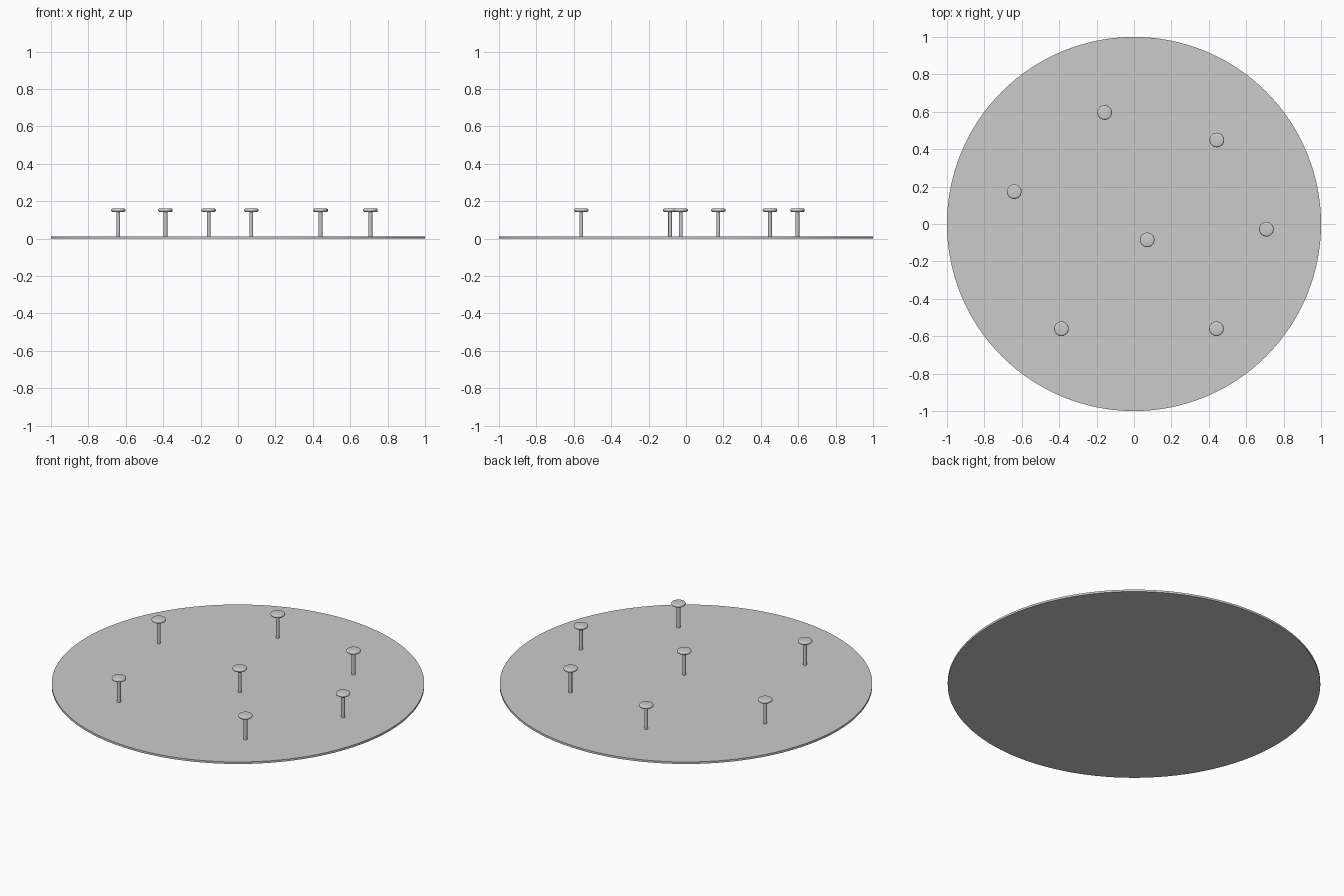
import bpy
import bmesh
import math

cube = bpy.data.objects.get("Cube")
if cube:
    bpy.data.objects.remove(cube, do_unlink=True)

grey = bpy.data.materials.new("plain grey")
grey.use_nodes = True
colour = (0.6, 0.6, 0.6, 1)
grey.diffuse_color = colour
grey.node_tree.nodes["Principled BSDF"].inputs["Base Color"].default_value = colour


def turned(name, profile, sides, location):
    """Revolve a (radius, height) profile into a closed solid."""
    bm = bmesh.new()
    rings = []
    for radius, height in profile:
        rings.append([bm.verts.new((radius * math.cos(math.tau * i / sides),
                                    radius * math.sin(math.tau * i / sides), height))
                      for i in range(sides)])
    for low, high in zip(rings, rings[1:]):
        for i in range(sides):
            j = (i + 1) % sides
            bm.faces.new((low[i], low[j], high[j], high[i]))
    bm.faces.new(rings[0][::-1])
    bm.faces.new(rings[-1])
    mesh = bpy.data.meshes.new(name)
    bm.to_mesh(mesh)
    bm.free()
    mesh.materials.append(grey)
    obj = bpy.data.objects.new(name, mesh)
    obj.location = location
    bpy.context.collection.objects.link(obj)
    bpy.ops.object.select_all(action="DESELECT")
    obj.select_set(True)
    bpy.context.view_layer.objects.active = obj
    bpy.ops.object.shade_smooth_by_angle(angle=math.radians(35))
    return obj


# Thin round base
BASE_TOP = 0.012
turned("base_disc", [(1, 0), (1, BASE_TOP)], 128, (0, 0, 0))

# Standing pegs, each a slim stem under a flat cap with a softened rim
PEGS = [(-0.157, 0.596), (0.443, 0.449), (-0.64, 0.173), (0.071, -0.085),
        (0.708, -0.028), (-0.388, -0.56), (0.441, -0.56)]
CAP_LOW, CAP_HIGH, CAP_RADIUS = 0.143, 0.161, 0.039
half = (CAP_HIGH - CAP_LOW) / 2
rim = [(CAP_RADIUS - half + half * math.cos(a), CAP_LOW + half + half * math.sin(a))
       for a in (math.pi * k / 8 for k in range(-4, 5))]

for number, (x, y) in enumerate(PEGS, 1):
    turned(f"peg_stem_{number}", [(0.01, BASE_TOP - 0.002), (0.01, CAP_LOW + 0.002)],
           24, (x, y, 0))
    turned(f"peg_cap_{number}", rim, 32, (x, y, 0))
